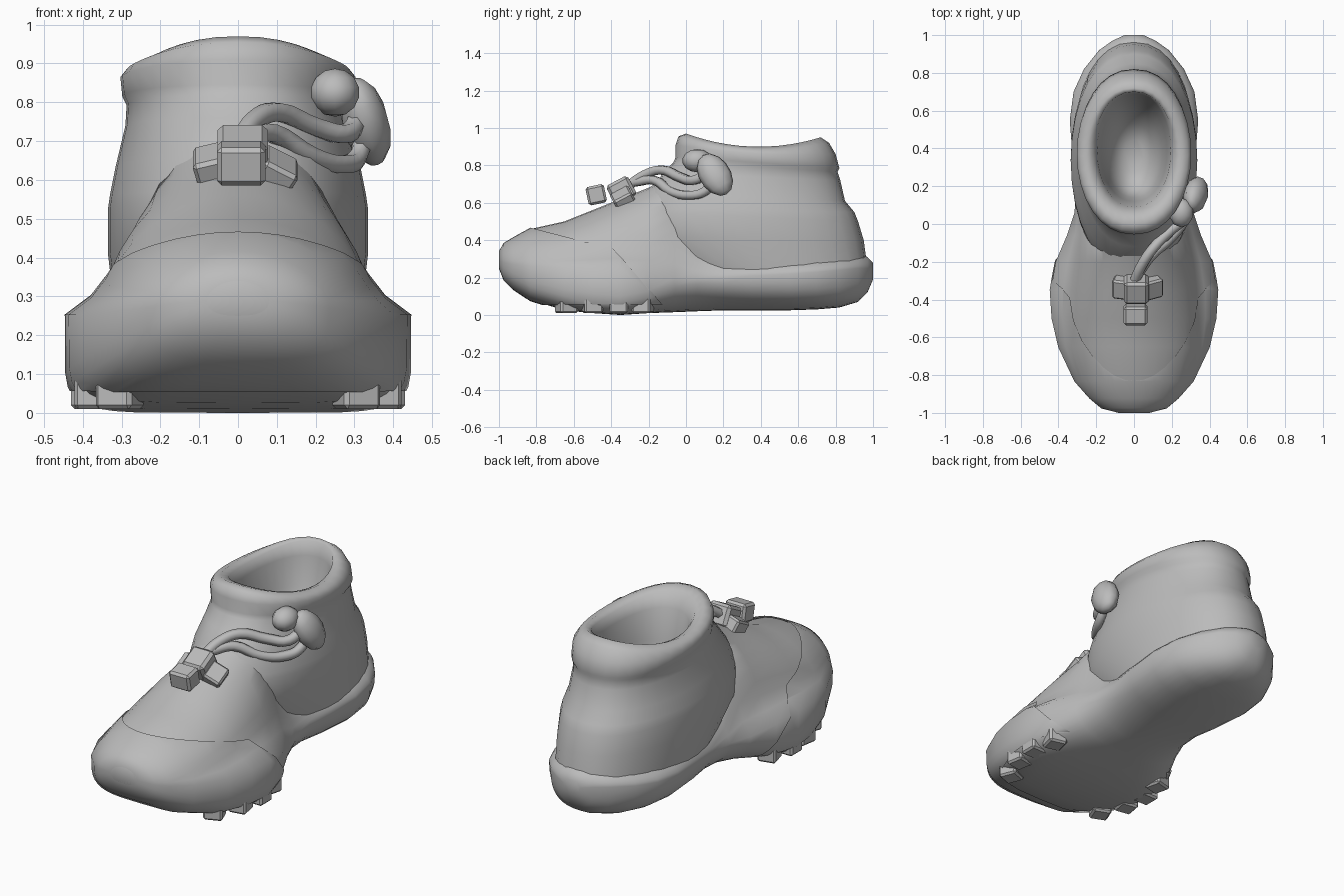
import bpy, bmesh, math
from mathutils import Matrix

cube = bpy.data.objects.get("Cube")
if cube:
    bpy.data.objects.remove(cube)

grey = bpy.data.materials.new("plain grey")
grey.use_nodes = True
COL = (0.5, 0.5, 0.5, 1)
grey.diffuse_color = COL
grey.node_tree.nodes["Principled BSDF"].inputs["Base Color"].default_value = COL


def finish(name, bm, angle=45):
    bmesh.ops.recalc_face_normals(bm, faces=bm.faces)
    me = bpy.data.meshes.new(name)
    bm.to_mesh(me)
    bm.free()
    me.materials.append(grey)
    ob = bpy.data.objects.new(name, me)
    bpy.context.collection.objects.link(ob)
    bpy.ops.object.select_all(action='DESELECT')
    ob.select_set(True)
    bpy.context.view_layer.objects.active = ob
    bpy.ops.object.shade_smooth_by_angle(angle=math.radians(angle))
    return ob


def loft(rings, cap_start=True):
    bm = bmesh.new()
    loops = [[bm.verts.new(p) for p in r] for r in rings]
    n = len(loops[0])
    for a, b in zip(loops, loops[1:]):
        for i in range(n):
            j = (i + 1) % n
            bm.faces.new((a[i], a[j], b[j], b[i]))
    if cap_start:
        bm.faces.new(loops[0])
    bm.faces.new(loops[-1])
    return bm


def power(v, e):
    return math.copysign(abs(v) ** e, v)


def foot_section(y, w, low, top, mid, square, ledge, n=36):
    pts = []
    for i in range(n):
        a = 2 * math.pi * i / n
        c, s = math.cos(a), math.sin(a)
        if s >= 0:
            inset = 1 - ledge * min(1, 4 * s)
            pts.append((w * inset * c, y, mid + (top - mid) * s ** 1.15))
        else:
            pts.append((w * power(c, square), y, mid - (mid - low) * (-s) ** square))
    return pts


# Foot: y, half width, bottom, top, widest height, squareness below, ledge above sole
FOOT = [
    (-1.0, .08, .25, .34, .29, .8, 0), (-.97, .17, .19, .38, .28, .7, 0),
    (-.92, .23, .14, .41, .27, .6, 0), (-.83, .31, .08, .46, .26, .5, .04),
    (-.65, .395, .025, .50, .25, .4, .12), (-.5, .43, .01, .56, .25, .33, .17),
    (-.35, .44, 0, .62, .25, .3, .2), (-.2, .415, .01, .68, .23, .45, .2),
    (-.06, .355, .015, .76, .2, .8, .15), (.06, .315, .02, .46, .2, .95, .06),
    (.2, .305, .025, .36, .2, .95, 0), (.35, .325, .025, .35, .21, .85, 0),
    (.55, .34, .025, .34, .22, .78, 0), (.7, .32, .03, .34, .23, .75, 0),
    (.82, .265, .04, .34, .24, .75, 0), (.92, .185, .07, .33, .25, .75, 0),
    (.97, .115, .12, .31, .25, .8, 0), (1.0, .05, .19, .28, .24, .9, 0),
]
foot_rings = [foot_section(*s) for s in FOOT]
finish("foot_and_sole", loft(foot_rings), 60)

# Toe cap: thin raised layer cut off by sloping planes
bm = loft(foot_rings)
bmesh.ops.recalc_face_normals(bm, faces=bm.faces)


def cut(point, normal):
    geom = bm.verts[:] + bm.edges[:] + bm.faces[:]
    bmesh.ops.bisect_plane(bm, geom=geom, plane_co=point, plane_no=normal, clear_outer=True)


cut((0, -.83, .46), (0, .25, 1))
cut((0, -.3, .25), (0, 1, .9))
cut((0, 0, .06), (0, 0, -1))
bm.normal_update()
for v in bm.verts:
    v.co += v.normal * .007
    v.co.y = max(v.co.y, -1)
finish("toe_cap", bm, 60)


# Ankle: front z, back z, front y, back y, half width, dip at the sides
ANKLE = [
    (.26, .22, -.1, .975, .315, 0), (.42, .40, -.27, .95, .335, 0),
    (.55, .5, -.25, .92, .335, 0), (.57, .55, -.24, .90, .33, 0),
    (.66, .61, -.2, .85, .315, 0), (.76, .72, -.12, .825, .29, 0),
    (.82, .765, -.065, .81, .287, 0), (.845, .785, -.055, .82, .298, 0),
    (.91, .86, -.055, .80, .303, .02), (.955, .92, -.04, .765, .285, .05),
    (.97, .95, 0, .72, .25, .06), (.95, .94, .05, .7, .215, .06),
    (.87, .86, .09, .69, .195, .03), (.7, .7, .12, .65, .175, 0),
    (.55, .57, .14, .6, .15, 0), (.45, .48, .18, .53, .11, 0), (.41, .42, .27, .45, .05, 0),
]


def ankle_ring(zf, zb, yf, yb, w, dip, n=32):
    pts = []
    for i in range(n):
        a = 2 * math.pi * i / n
        c, s = math.cos(a), math.sin(a)
        t = (1 + c) / 2
        pts.append((w * power(s, .9), yf + (yb - yf) * t, zf + (zb - zf) * t - dip * s * s))
    return pts


finish("ankle_and_collar", loft([ankle_ring(*r) for r in ANKLE], False), 75)


def block(name, loc, size, tilt=0, roll=0, turn=0, bevel=.01):
    bm = bmesh.new()
    bmesh.ops.create_cube(bm, size=1)
    bmesh.ops.scale(bm, vec=size, verts=bm.verts)
    bmesh.ops.bevel(bm, geom=bm.edges[:], offset=bevel, segments=1, affect='EDGES')
    rot = Matrix.Identity(4)
    for angle, axis in ((turn, 'Z'), (tilt, 'X'), (roll, 'Y')):
        rot = rot @ Matrix.Rotation(math.radians(angle), 4, axis)
    bmesh.ops.transform(bm, matrix=Matrix.Translation(loc) @ rot, verts=bm.verts)
    return finish(name, bm, 35)


# Tread lugs flush with the edges of the forefoot
for side, label in ((1, "left"), (-1, "right")):
    for i, (x, y, turn) in enumerate(((.305, -.64, 22), (.365, -.5, 10), (.38, -.36, 0), (.35, -.23, -14))):
        block(f"tread_lug_{label}_{i + 1}", (side * x, y, .055), (.1, .1, .09), turn=side * turn)

# Lace tab and its knot
block("lace_tab_end", (.008, -.48, .643), (.125, .1, .1), 12, bevel=.012)
block("lace_knot", (.012, -.345, .665), (.13, .13, .12), 28, bevel=.015)
block("lace_wing_right", (-.07, -.335, .635), (.08, .11, .08), 28, -15)
block("lace_wing_left", (.095, -.335, .62), (.1, .11, .08), 28, 30)


def cord(name, points, radius):
    cu = bpy.data.curves.new(name, 'CURVE')
    cu.dimensions = '3D'
    cu.bevel_depth = radius
    cu.bevel_resolution = 1
    cu.resolution_u = 4
    cu.use_fill_caps = True
    sp = cu.splines.new('BEZIER')
    sp.bezier_points.add(len(points) - 1)
    for p, co in zip(sp.bezier_points, points):
        p.co = co
        p.handle_left_type = p.handle_right_type = 'AUTO'
    cu.materials.append(grey)
    bpy.context.collection.objects.link(bpy.data.objects.new(name, cu))


# Two lace strands reaching the toggle
cord("lace_upper", [(0, -.31, .69), (.04, -.22, .75), (.1, -.13, .775), (.2, -.03, .735),
                    (.28, .04, .72), (.31, .12, .76)], .027)
cord("lace_lower", [(.02, -.27, .71), (.09, -.17, .72), (.19, -.08, .66), (.27, .02, .64),
                    (.31, .1, .66), (.32, .15, .72)], .026)


# Toggle made of two rounded beads
def bead(name, loc, size, roll, tilt):
    bm = bmesh.new()
    bmesh.ops.create_uvsphere(bm, u_segments=10, v_segments=7, radius=1)
    rot = Matrix.Rotation(math.radians(roll), 4, 'Y') @ Matrix.Rotation(math.radians(tilt), 4, 'X')
    mat = Matrix.Translation(loc) @ rot @ Matrix.Diagonal((*size, 1))
    bmesh.ops.transform(bm, matrix=mat, verts=bm.verts)
    finish(name, bm, 60)


bead("toggle_small_bead", (.25, .06, .825), (.066, .08, .062), 0, 0)
bead("toggle_large_bead", (.328, .155, .75), (.062, .085, .125), -15, 30)
